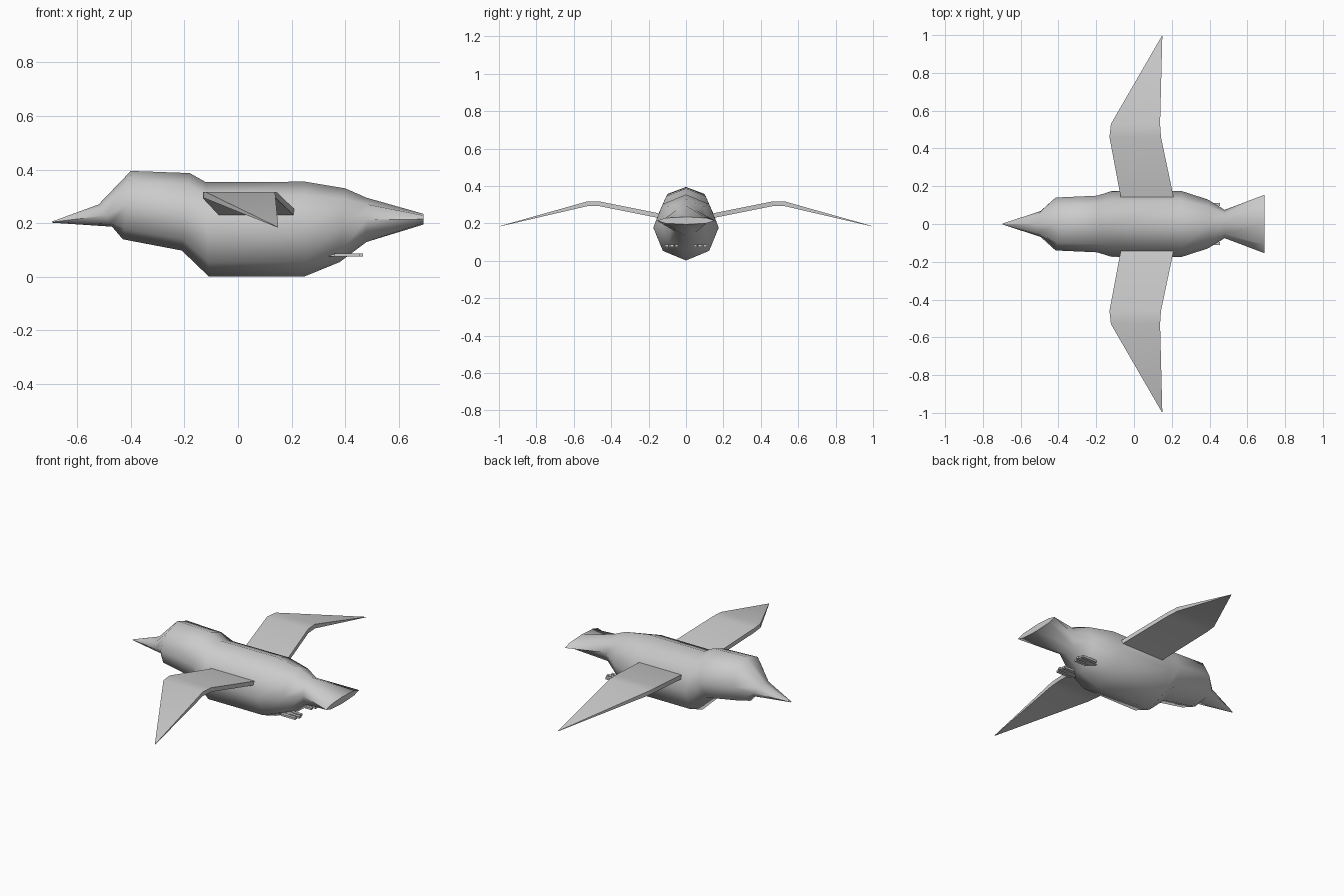
import bpy, math

if "Cube" in bpy.data.objects:
    bpy.data.objects.remove(bpy.data.objects["Cube"])

def make(name, verts, faces, angle):
    me = bpy.data.meshes.new(name)
    me.from_pydata(verts, [], faces)
    ob = bpy.data.objects.new(name, me)
    bpy.context.collection.objects.link(ob)
    bpy.ops.object.select_all(action='DESELECT')
    ob.select_set(True)
    bpy.context.view_layer.objects.active = ob
    bpy.ops.object.mode_set(mode='EDIT')
    bpy.ops.mesh.select_all(action='SELECT')
    bpy.ops.mesh.normals_make_consistent(inside=False)
    bpy.ops.object.mode_set(mode='OBJECT')
    bpy.ops.object.shade_smooth_by_angle(angle=math.radians(angle))
    return ob

def loft(name, rings, angle):
    """Skin equal-length vertex rings and cap both ends."""
    n = len(rings[0])
    verts = [v for r in rings for v in r]
    faces = [(i*n + k, i*n + (k+1) % n, (i+1)*n + (k+1) % n, (i+1)*n + k)
             for i in range(len(rings) - 1) for k in range(n)]
    faces += [tuple(range(n)), tuple(range(len(verts) - n, len(verts)))]
    return make(name, verts, faces, angle)

def section(xt, zt, xb, zb, hw):
    """Eight-sided tilted ring between a top point and a bottom point."""
    ring = []
    for k in range(8):
        a = k * math.pi / 4
        t = (1 + math.cos(a)) / 2
        ring.append((xb + (xt - xb)*t, hw*math.sin(a), zb + (zt - zb)*t))
    return ring

# Body with beak, head, neck and fanned tail: top x, z, bottom x, z, half width
profile = [
    (-.695, .206, -.695, .202, .003),
    (-.52, .27, -.47, .187, .068),
    (-.40, .395, -.43, .14, .14),
    (-.18, .387, -.21, .098, .15),
    (-.12, .353, -.11, .002, .175),
    (.25, .355, .25, .002, .175),
    (.40, .33, .38, .055, .13),
    (.48, .295, .48, .13, .075),
    (.692, .235, .692, .195, .155),
]
loft("bird_body", [section(*p) for p in profile], 50)

# Wings: y, leading x, trailing x, top z, thickness
stations = [
    (.14, -.07, .21, .253, .025),
    (.46, -.13, .143, .317, .025),
    (.53, -.122, .138, .317, .025),
    (.995, .147, .15, .186, .002),
]
# Feet: three toes and a shank on each side
toes = [(-.026, .455), (0, .466), (.026, .455)]

def bar(name, x0, x1, y, z, w, h):
    rings = [[(x, y + sy*w/2, z + sz*h/2)
              for sy, sz in ((-1, -1), (1, -1), (1, 1), (-1, 1))]
             for x in (x0, x1)]
    loft(name, rings, 30)

for side, s in (("left", -1), ("right", 1)):
    loft(side + "_wing",
         [[(a, s*y, z), (b, s*y, z), (b, s*y, z - t), (a, s*y, z - t)]
          for y, a, b, z, t in stations], 35)
    bar(side + "_shank", .30, .40, s*.077, .081, .03, .012)
    for i, (dy, x1) in enumerate(toes):
        bar(f"{side}_toe_{i + 1}", .36, x1, s*.077 + dy, .081, .018, .012)
